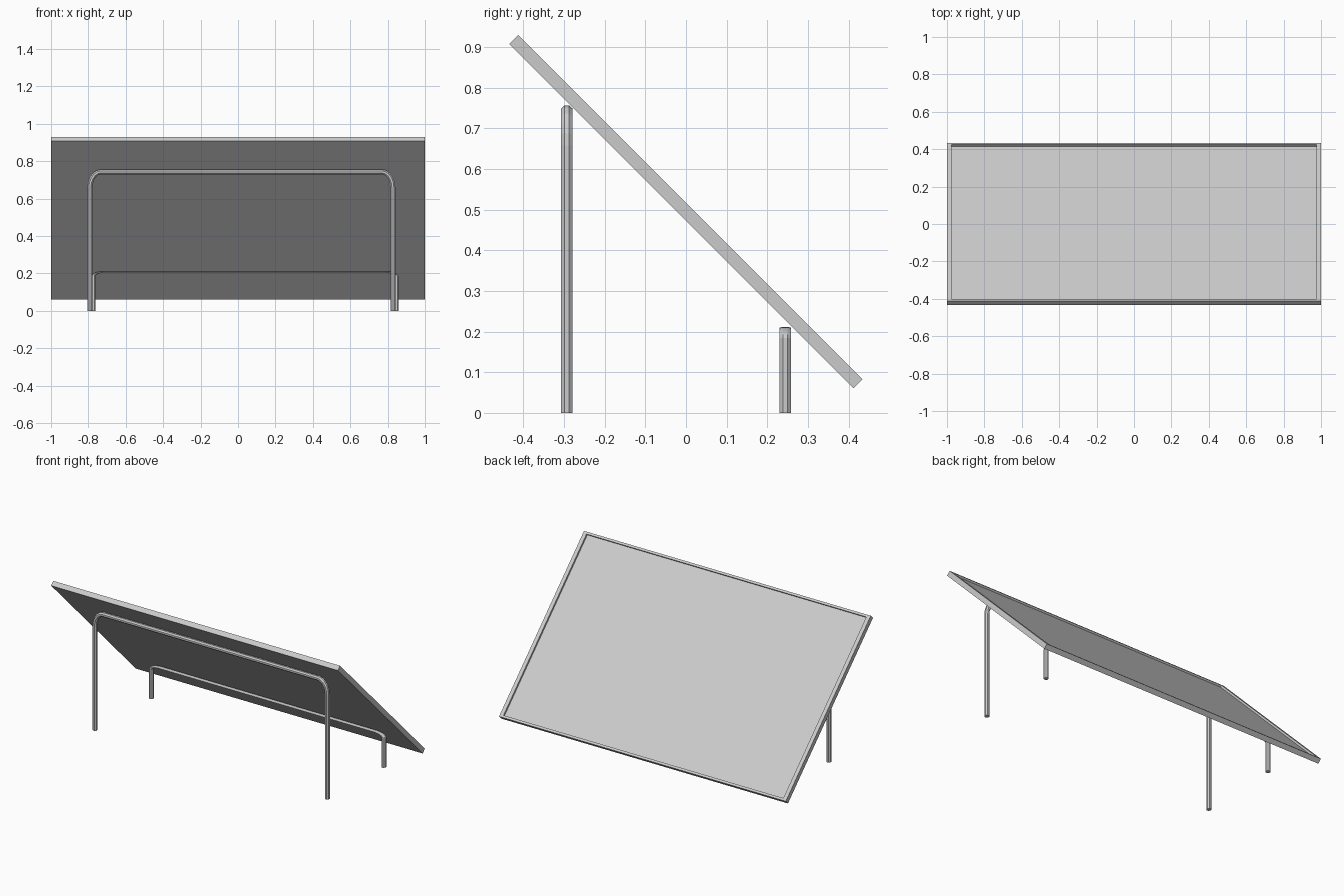
import bpy
import bmesh
import math
from mathutils import Matrix, Vector

default = bpy.data.objects.get("Cube")
if default:
    bpy.data.objects.remove(default, do_unlink=True)

# Single light grey finish
grey = bpy.data.materials.new("light grey metal")
grey.use_nodes = True
colour = (0.6, 0.6, 0.6, 1)
grey.diffuse_color = colour
grey.node_tree.nodes["Principled BSDF"].inputs["Base Color"].default_value = colour


def finish(bm, name, location):
    bmesh.ops.recalc_face_normals(bm, faces=bm.faces)
    mesh = bpy.data.meshes.new(name)
    bm.to_mesh(mesh)
    bm.free()
    mesh.materials.append(grey)
    obj = bpy.data.objects.new(name, mesh)
    obj.location = location
    bpy.context.collection.objects.link(obj)
    return obj


def hoop_path(half_width, top, rx, rz, steps=5):
    """Centre points and outward normals of a hoop with rounded corners."""
    path = [(Vector((-half_width, 0, 0)), Vector((-1, 0, 0)))]
    for side, start in ((-1, math.pi), (1, math.pi / 2)):
        for i in range(steps + 1):
            t = start - math.pi / 2 * i / steps
            c, s = math.cos(t), math.sin(t)
            point = Vector((side * (half_width - rx) + rx * c, 0, top - rz + rz * s))
            path.append((point, Vector((rz * c, 0, rx * s)).normalized()))
    path.append((Vector((half_width, 0, 0)), Vector((1, 0, 0))))
    return path


def support_hoop(name, location, height_scale):
    """Octagonal tube swept along the hoop, flattened to its height."""
    bm = bmesh.new()
    sides, radius = 8, 0.0152
    rings = []
    for point, normal in hoop_path(0.81, 0.743, 0.06, 0.085):
        ring = []
        for k in range(sides):
            a = 2 * math.pi * (k + 0.5) / sides
            offset = normal * math.cos(a) * 0.94 + Vector((0, math.sin(a), 0))
            ring.append(bm.verts.new(point + offset * radius))
        rings.append(ring)
    for r0, r1 in zip(rings, rings[1:]):
        for k in range(sides):
            n = (k + 1) % sides
            bm.faces.new((r0[k], r0[n], r1[n], r1[k]))
    bm.faces.new(rings[0])
    bm.faces.new(rings[-1])
    bmesh.ops.scale(bm, vec=(1, 1, height_scale), verts=bm.verts)
    return finish(bm, name, location)


def tilted_panel():
    """Slab with a shallow recess inside a narrow rim."""
    bm = bmesh.new()
    size = Vector((2, 1.197, 0.031))
    bmesh.ops.create_cube(bm, size=1, matrix=Matrix.Diagonal(size).to_4x4())
    top = max(bm.faces, key=lambda f: f.calc_center_median().z)
    bmesh.ops.inset_region(bm, faces=[top], thickness=0.02)
    bmesh.ops.scale(bm, vec=(0.97 / 0.98, 1, 1), verts=top.verts)
    floor = bmesh.ops.extrude_discrete_faces(bm, faces=[top])["faces"][0]
    bmesh.ops.translate(bm, vec=(0, 0, -0.012), verts=floor.verts)
    panel = finish(bm, "panel", (0, 0, 0.495))
    panel.rotation_euler.x = -math.pi / 4
    return panel


tilted_panel()
support_hoop("front_support_hoop", (0.018, -0.293, 0), 1)
support_hoop("back_support_hoop", (0.036, 0.244, 0), 0.28)
